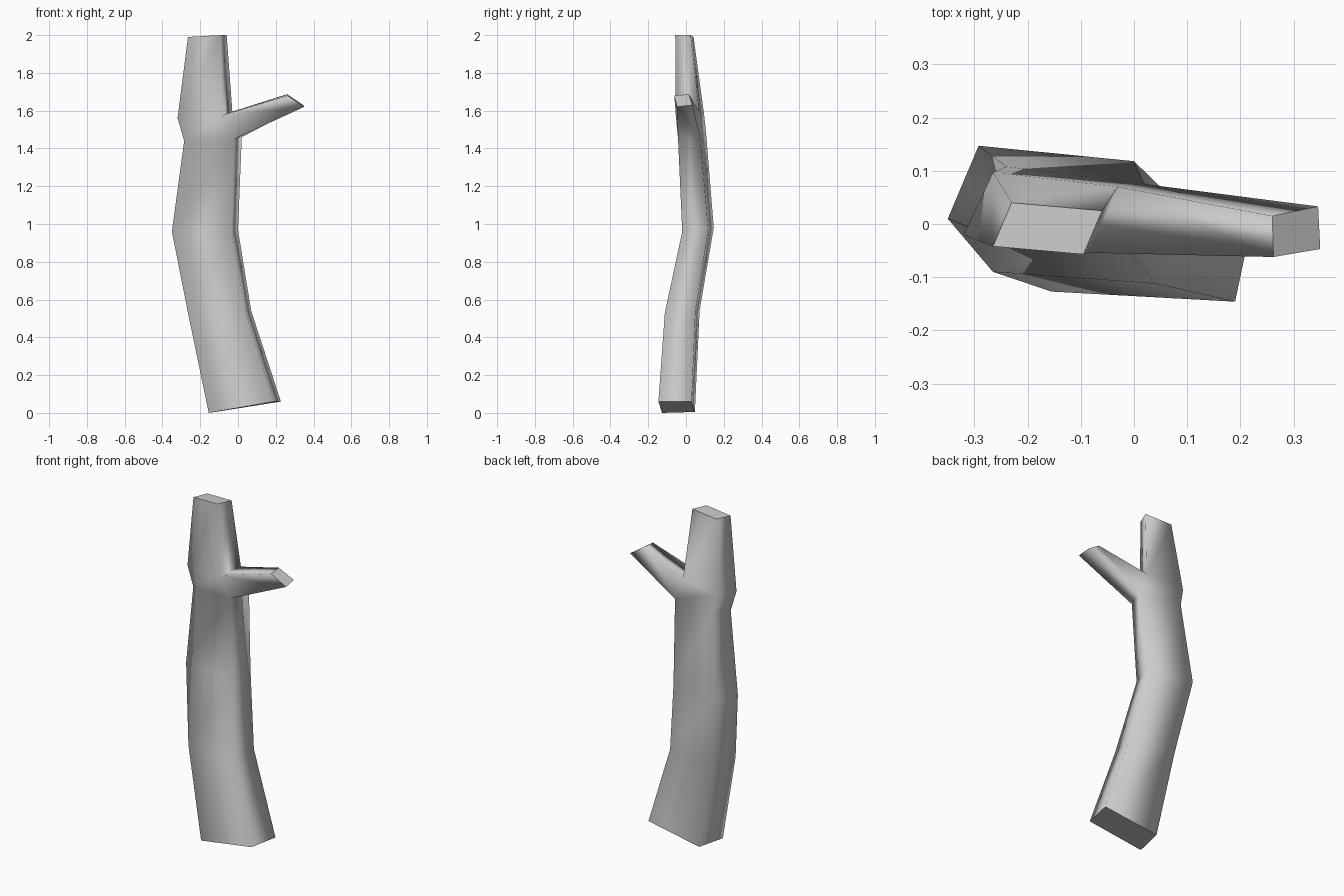
import bpy, bmesh

# Trunk cross-sections, bottom to top: left-front, right-front, right-back, left-back
TRUNK = [
    [(-0.155, -0.127, 0.00), (0.19, -0.146, 0.06), (0.227, 0.03, 0.06), (-0.12, 0.047, 0.005)],
    [(-0.265, -0.09, 0.53), (0.04, -0.112, 0.53), (0.07, 0.05, 0.54), (-0.225, 0.072, 0.54)],
    [(-0.35, 0.01, 0.96), (-0.035, -0.02, 0.96), (0.0, 0.118, 0.97), (-0.292, 0.147, 0.98)],
    [(-0.285, -0.015, 1.44), (-0.02, -0.042, 1.45), (0.02, 0.075, 1.46), (-0.24, 0.108, 1.46)],
    [(-0.32, -0.02, 1.56), (-0.085, -0.054, 1.575), (-0.03, 0.07, 1.595), (-0.265, 0.097, 1.57)],
    [(-0.265, -0.042, 1.99), (-0.095, -0.057, 2.0), (-0.06, 0.025, 2.0), (-0.23, 0.04, 1.99)],
]
# Branch end: lower-front, lower-back, upper-back, upper-front
BRANCH_END = [(0.35, -0.047, 1.62), (0.346, 0.033, 1.63), (0.26, 0.015, 1.687), (0.262, -0.062, 1.68)]
FORK = 3  # the branch leaves the right side above this section

bm = bmesh.new()
add_ring = lambda pts: [bm.verts.new(p) for p in pts]


def loft(a, b, skip=None):
    for i in range(4):
        if i != skip:
            j = (i + 1) % 4
            bm.faces.new((a[i], a[j], b[j], b[i])).smooth = True


def cap(ring):
    for e in bm.faces.new(ring).edges:
        e.smooth = False


# Trunk, left open where the branch grows
rings = [add_ring(r) for r in TRUNK]
for n in range(len(rings) - 1):
    loft(rings[n], rings[n + 1], skip=1 if n == FORK else None)
cap(rings[0][::-1])
cap(rings[-1])

# Branch
low, high = rings[FORK], rings[FORK + 1]
tip = add_ring(BRANCH_END)
loft([low[1], low[2], high[2], high[1]], tip)
cap(tip)

bmesh.ops.recalc_face_normals(bm, faces=bm.faces)
mesh = bpy.data.meshes.new("tree_trunk")
bm.to_mesh(mesh)
bm.free()
bpy.context.collection.objects.link(bpy.data.objects.new("tree_trunk", mesh))
